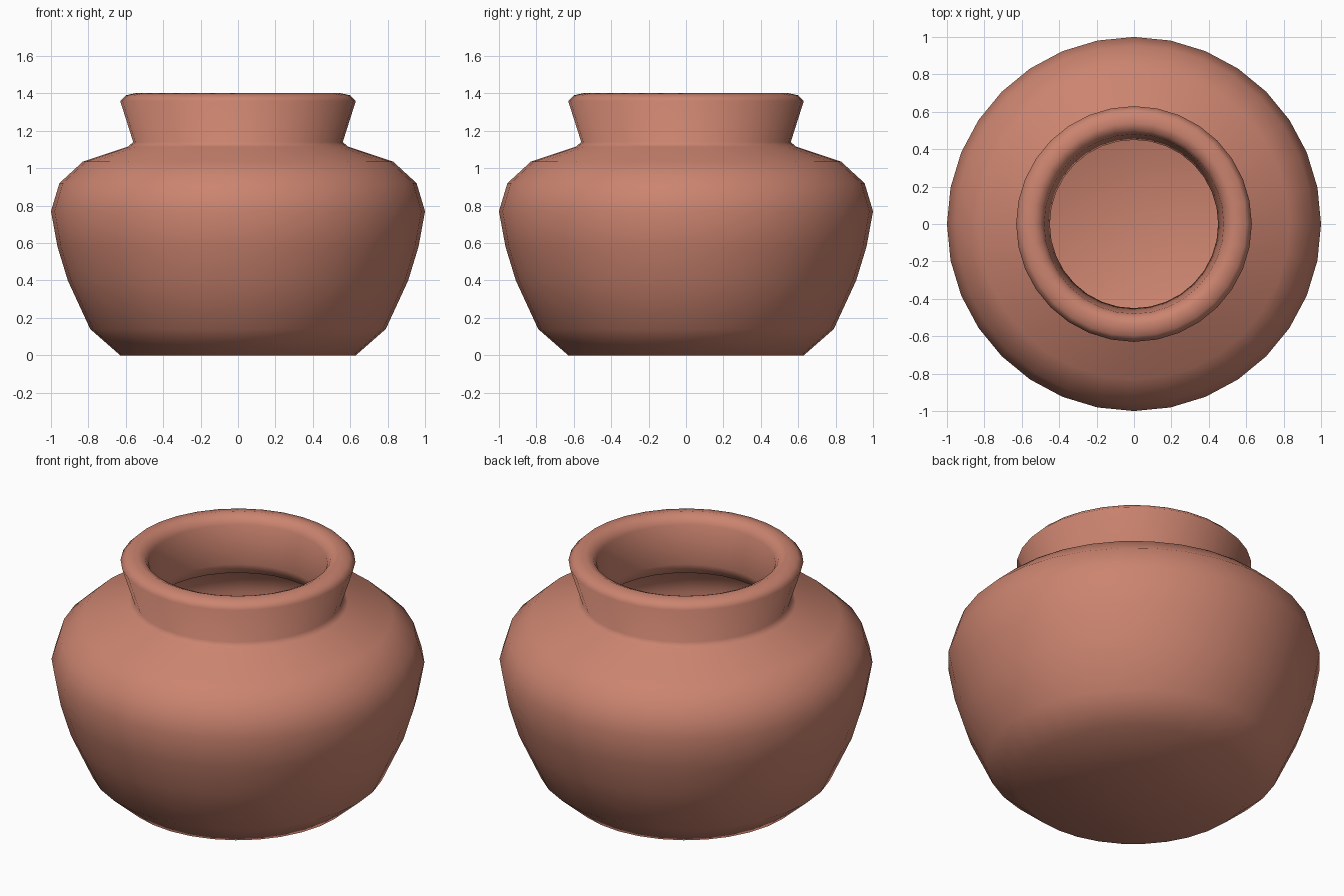
import bpy, bmesh
from math import cos, sin, tau

if "Cube" in bpy.data.objects:
    bpy.data.objects.remove(bpy.data.objects["Cube"])

SEGMENTS = 32

# Closed pot section (radius, height): outside, rolled lip, then inside
PROFILE = [
    (0.63, 0.0), (0.79, 0.14), (0.91, 0.40), (0.965, 0.58), (1.0, 0.77),
    (0.955, 0.92), (0.83, 1.035), (0.59, 1.115), (0.56, 1.14),
    (0.63, 1.36), (0.60, 1.39), (0.54, 1.403), (0.50, 1.385), (0.48, 1.35),
    (0.45, 1.13), (0.47, 1.07), (0.76, 0.965), (0.86, 0.87), (0.90, 0.76),
    (0.865, 0.60), (0.81, 0.43), (0.70, 0.20), (0.57, 0.10),
]


def lathe(name, profile, segments):
    """Revolve a section around z and close both ends."""
    bm = bmesh.new()
    rings = [[bm.verts.new((r * cos(tau * i / segments), r * sin(tau * i / segments), z))
              for i in range(segments)] for r, z in profile]
    for a, b in zip(rings, rings[1:]):
        for i in range(segments):
            j = (i + 1) % segments
            bm.faces.new((a[i], a[j], b[j], b[i]))
    bm.faces.new(rings[0][::-1])   # underside
    bm.faces.new(rings[-1])        # inside floor
    bmesh.ops.recalc_face_normals(bm, faces=bm.faces)
    for f in bm.faces:
        f.smooth = True
    mesh = bpy.data.meshes.new(name)
    bm.to_mesh(mesh)
    bm.free()
    obj = bpy.data.objects.new(name, mesh)
    bpy.context.collection.objects.link(obj)
    return obj


# Clay pot
pot = lathe("clay_pot", PROFILE, SEGMENTS)
clay = bpy.data.materials.new("terracotta")
clay.diffuse_color = (0.60, 0.23, 0.16, 1.0)
clay.use_nodes = True
clay.node_tree.nodes["Principled BSDF"].inputs["Base Color"].default_value = clay.diffuse_color
pot.data.materials.append(clay)
